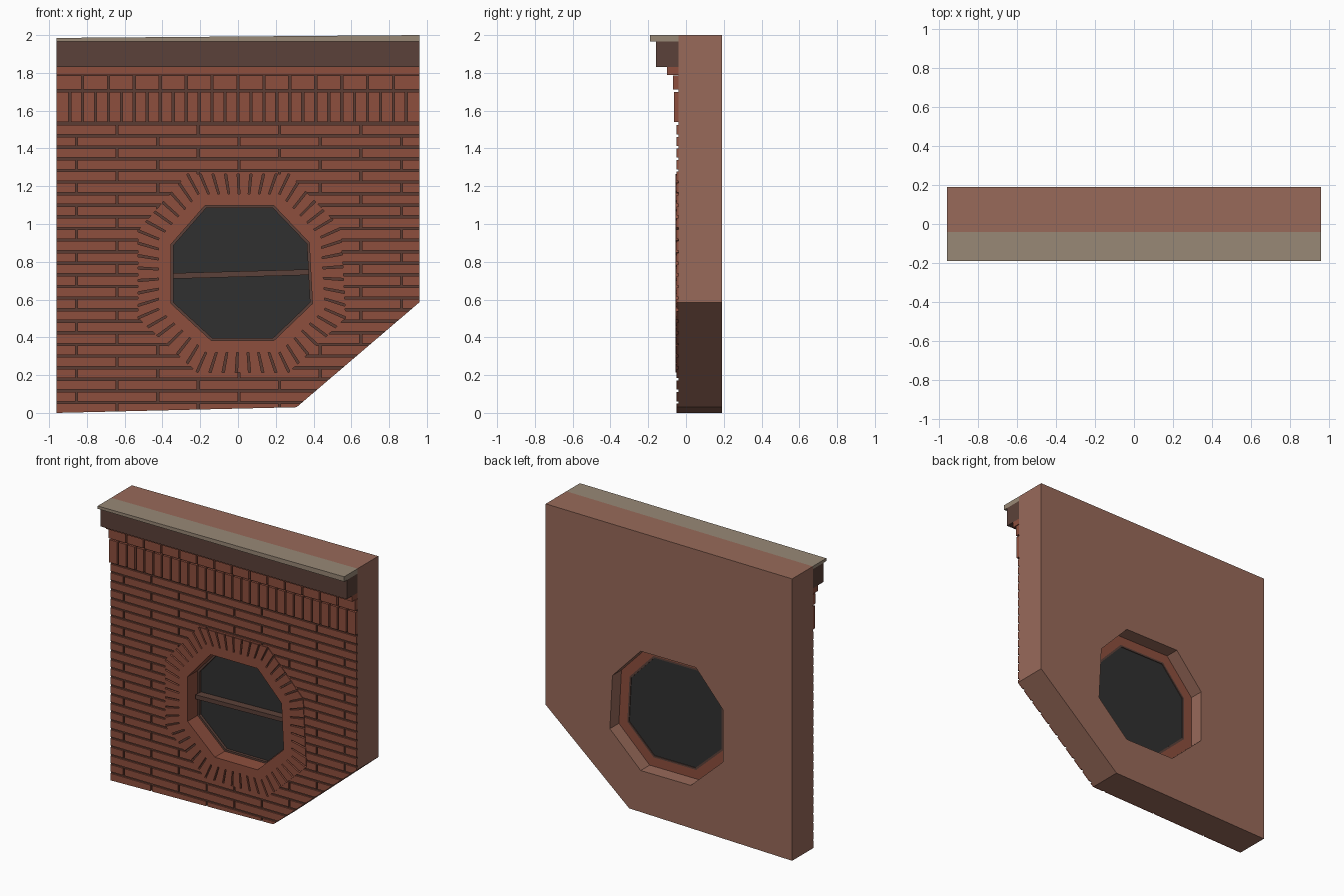
import bpy, bmesh
from mathutils import Vector

if "Cube" in bpy.data.objects:
    bpy.data.objects.remove(bpy.data.objects["Cube"], do_unlink=True)


def material(name, *rgb):
    m = bpy.data.materials.new(name)
    m.use_nodes = True
    m.diffuse_color = (*rgb, 1)
    bsdf = next(n for n in m.node_tree.nodes if n.type == 'BSDF_PRINCIPLED')
    bsdf.inputs["Base Color"].default_value = (*rgb, 1)
    return m


brick = material("red brick", 0.27, 0.078, 0.048)
mortar = material("dark mortar", 0.105, 0.045, 0.033)
plaster = material("brown plaster", 0.315, 0.144, 0.102)
timber = material("dark timber", 0.105, 0.053, 0.041)
stone = material("pale stone", 0.315, 0.246, 0.181)
glass = material("dark glass", 0.03, 0.03, 0.03)


def finish(name, bm, mats):
    bmesh.ops.recalc_face_normals(bm, faces=bm.faces)
    me = bpy.data.meshes.new(name)
    bm.to_mesh(me)
    bm.free()
    for m in mats:
        me.materials.append(m)
    ob = bpy.data.objects.new(name, me)
    bpy.context.collection.objects.link(ob)
    return ob


def prisms(name, polys, y0, y1, mat):
    """Extrude convex (x, z) outlines from y0 to y1 into one object."""
    bm = bmesh.new()
    for p in polys:
        front = [bm.verts.new((x, y0, z)) for x, z in p]
        back = [bm.verts.new((x, y1, z)) for x, z in p]
        bm.faces.new(front)
        bm.faces.new(back[::-1])
        for i in range(len(p)):
            j = (i + 1) % len(p)
            bm.faces.new((front[j], front[i], back[i], back[j]))
    return finish(name, bm, [mat])


def pierced(name, outer, hole, y0, y1, mats):
    """Extrude an outline with a hole; the second material goes on the front."""
    bm = bmesh.new()
    for loop in (outer, hole):
        vs = [bm.verts.new((x, y0, z)) for x, z in loop]
        for i, v in enumerate(vs):
            bm.edges.new((v, vs[i - 1]))
    bmesh.ops.triangle_fill(bm, edges=bm.edges[:], use_beauty=True, normal=(0, -1, 0))
    ext = bmesh.ops.extrude_face_region(bm, geom=bm.faces[:], use_keep_orig=True)
    verts = [g for g in ext["geom"] if isinstance(g, bmesh.types.BMVert)]
    bmesh.ops.translate(bm, verts=verts, vec=(0, y1 - y0, 0))
    bmesh.ops.recalc_face_normals(bm, faces=bm.faces)
    for f in bm.faces:
        f.material_index = len(mats) - 1 if f.normal.y < -0.9 else 0
    return finish(name, bm, mats)


def rect(x0, x1, z0, z1):
    return [Vector(p) for p in ((x0, z0), (x1, z0), (x1, z1), (x0, z1))]


def clip(poly, a, b, side):
    """Keep the part of poly left (side 1) or right (side -1) of line a-b."""
    d = b - a
    dist = [side * (d.x * (p.y - a.y) - d.y * (p.x - a.x)) for p in poly]
    out = []
    for i, p in enumerate(poly):
        if dist[i - 1] * dist[i] < 0:
            out.append(poly[i - 1].lerp(p, dist[i - 1] / (dist[i - 1] - dist[i])))
        if dist[i] >= 0:
            out.append(p)
    area = sum(out[i - 1].cross(out[i]) for i in range(len(out))) if len(out) > 2 else 0
    return out if area > 0.0002 else []


def edges(loop):
    return [(loop[i - 1], loop[i]) for i in range(len(loop))]


HALF = 0.96
outline = [Vector(p) for p in ((-HALF, 0), (0.31, 0.03), (HALF, 0.585), (HALF, 2), (-HALF, 1.985))]
opening = [Vector(p) for p in ((-0.17, 0.32), (0.22, 0.32), (0.46, 0.55), (0.44, 0.93),
                               (0.22, 1.16), (-0.21, 1.16), (-0.42, 0.92), (-0.42, 0.55))]
centre = Vector((0.02, 0.74))


def scaled(k):
    return [centre + (p - centre) * k for p in opening]


# Wall slab with the window hole
pierced("wall", outline, opening, -0.04, 0.19, [plaster, mortar])

# Running bricks, trimmed to the wall outline and around the window arch
surround = scaled(1.25)
ROWS, PITCH, GAP = 25, 0.43, 0.012
height = 1.535 / ROWS
bricks = []
for r in range(ROWS):
    start = -1.5 * PITCH if r % 2 == 0 else -2 * PITCH
    for c in range(-1, 5):
        x = start + c * PITCH + 0.005
        x0, x1 = max(x + GAP / 2, -HALF), min(x + PITCH - GAP / 2, HALF)
        if x1 - x0 < 0.01:
            continue
        poly = rect(x0, x1, r * height, (r + 1) * height - GAP)
        for a, b in edges(outline):
            poly = poly and clip(poly, a, b, 1)
        for a, b in edges(surround):
            if poly:
                piece = clip(poly, a, b, -1)
                if piece:
                    bricks.append(piece)
                poly = clip(poly, a, b, 1)
prisms("running_bricks", bricks, -0.05, -0.04, brick)

# Fan of bricks around the window
fan = []
for (a, b), (c, d) in zip(edges(opening), edges(surround)):
    n = round((b - a).length / 0.055)
    g = 0.09
    for i in range(n):
        s, t = (i + g) / n, (i + 1 - g) / n
        fan.append([a.lerp(b, s), c.lerp(d, s), c.lerp(d, t), a.lerp(b, t)])
prisms("window_arch_bricks", fan, -0.055, -0.04, brick)

# Window: brick ring, thin frame, glass and crossbar
pierced("window_ring", opening, scaled(0.85), -0.055, 0.09, [brick])
pierced("window_frame", scaled(0.85), scaled(0.82), 0.055, 0.09, [timber])
prisms("window_glass", [scaled(0.83)], 0.075, 0.085, glass)
bar = [Vector(p) for p in ((-0.345, 0.71), (0.375, 0.73), (0.375, 0.76), (-0.345, 0.74))]
prisms("window_crossbar", [bar], 0.02, 0.08, timber)


# Upright courses below the cornice
def course(name, count, z0, z1, y):
    w = 2 * HALF / count
    polys = [rect(-HALF + i * w + (GAP / 2 if i else 0),
                  -HALF + (i + 1) * w - (GAP / 2 if i < count - 1 else 0), z0, z1)
             for i in range(count)]
    prisms(name, polys, y, -0.04, brick)


course("soldier_course", 28, 1.54, 1.70, -0.063)
course("header_course", 14, 1.712, 1.785, -0.068)

# Stepped cornice
prisms("cornice_step", [rect(-HALF, HALF, 1.79, 1.83)], -0.10, -0.04, brick)
prisms("cornice_beam", [rect(-HALF, HALF, 1.83, 1.965)], -0.16, -0.04, timber)
cap = rect(-HALF, HALF, 1.965, 2)
cap[3].y = 1.985
prisms("cornice_cap", [cap], -0.19, -0.04, stone)
